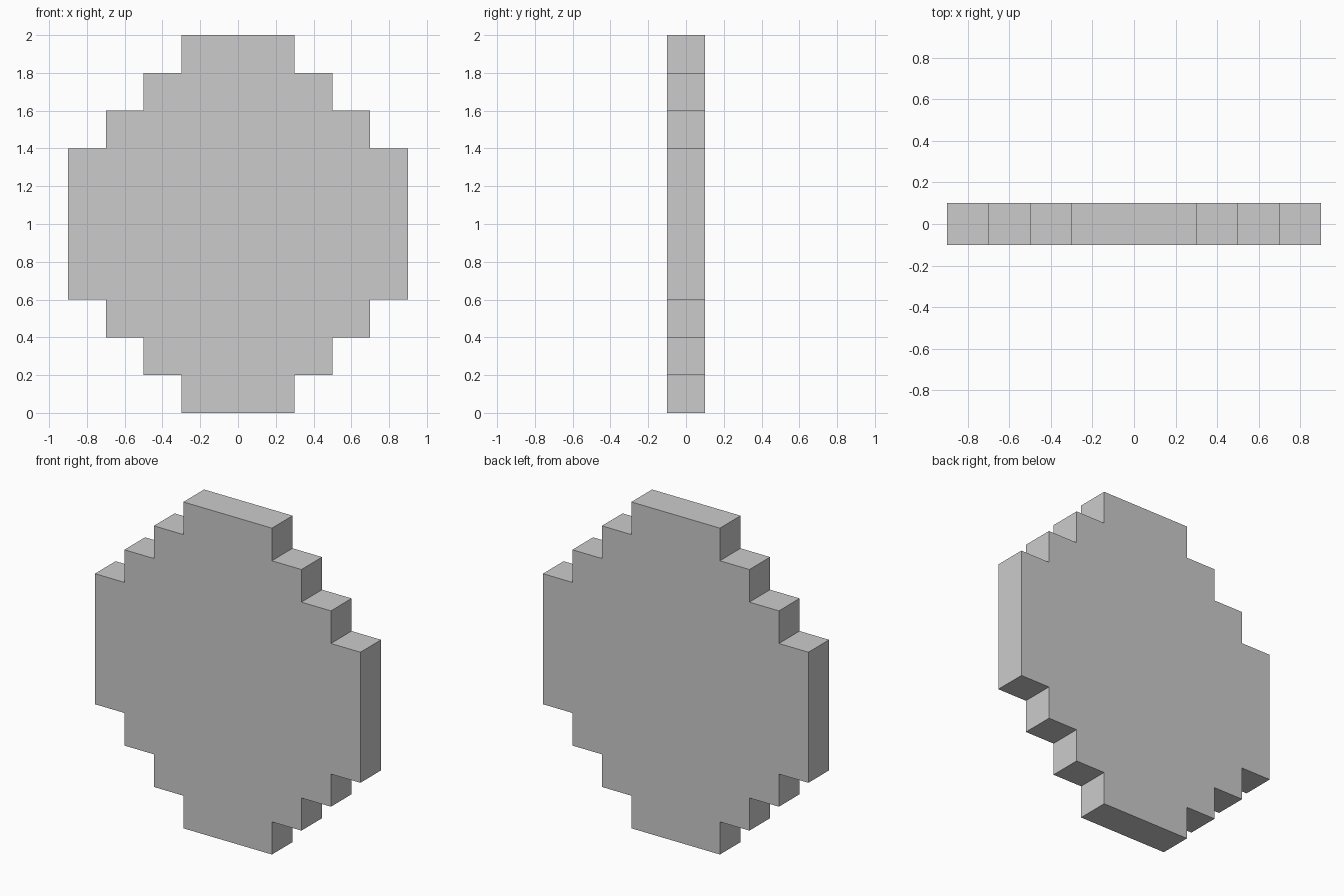
import bpy, bmesh

if "Cube" in bpy.data.objects:
    bpy.data.objects.remove(bpy.data.objects["Cube"])

STEP = 0.2
HALF_DEPTH = 0.1

# Right-hand stepped edge, bottom to top: (half width, z start, z end)
rows = [(0.3, 0.0, 0.2), (0.5, 0.2, 0.4), (0.7, 0.4, 0.6), (0.9, 0.6, 1.4),
        (0.7, 1.4, 1.6), (0.5, 1.6, 1.8), (0.3, 1.8, 2.0)]
right = [(w, z) for w, z0, z1 in rows for z in (z0, z1)]
outline = right + [(-x, z) for x, z in reversed(right)]

# Stepped disc: one outline face extruded through the depth
bm = bmesh.new()
face = bm.faces.new([bm.verts.new((x, -HALF_DEPTH, z)) for x, z in outline])
result = bmesh.ops.extrude_face_region(bm, geom=[face], use_keep_orig=True)
back = [v for v in result["geom"] if isinstance(v, bmesh.types.BMVert)]
bmesh.ops.translate(bm, verts=back, vec=(0, 2 * HALF_DEPTH, 0))
bmesh.ops.recalc_face_normals(bm, faces=bm.faces)

mesh = bpy.data.meshes.new("stepped_disc")
bm.to_mesh(mesh)
bm.free()
disc = bpy.data.objects.new("stepped_disc", mesh)
bpy.context.collection.objects.link(disc)
